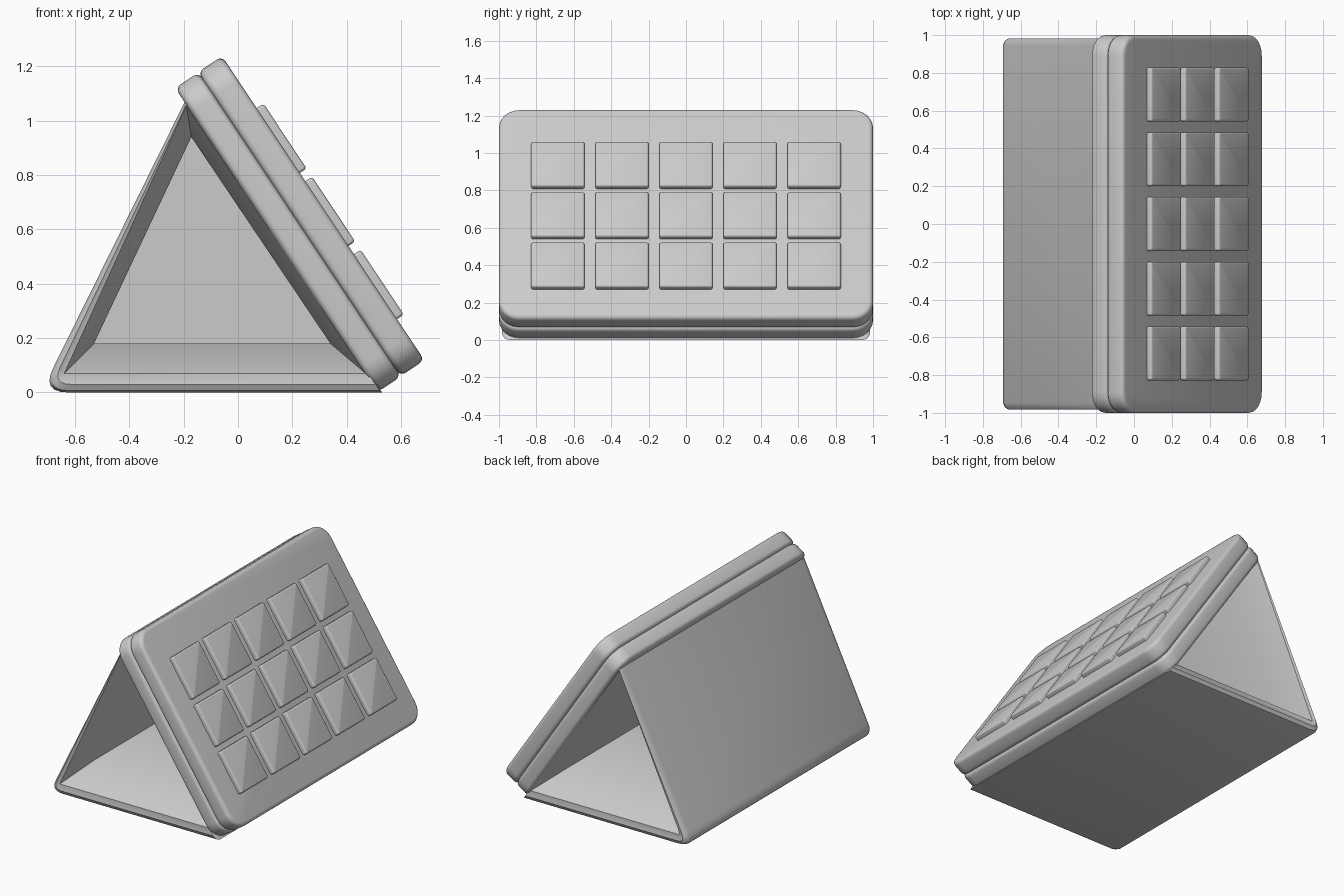
import bpy, bmesh, math
from mathutils import Matrix, Vector

if "Cube" in bpy.data.objects:
    bpy.data.objects.remove(bpy.data.objects["Cube"])

# Tilted frame of the front panel: D runs down the slope, N points outward
D = Vector((0.554, 0, -0.833)).normalized()
N = Vector((0.833, 0, 0.554)).normalized()


def finish(bm, name):
    bmesh.ops.recalc_face_normals(bm, faces=bm.faces)
    me = bpy.data.meshes.new(name)
    bm.to_mesh(me)
    bm.free()
    ob = bpy.data.objects.new(name, me)
    bpy.context.collection.objects.link(ob)
    bpy.ops.object.select_all(action='DESELECT')
    ob.select_set(True)
    bpy.context.view_layer.objects.active = ob
    bpy.ops.object.shade_smooth_by_angle(angle=math.radians(35))
    return ob


def rounded_slab(name, d, y, n0, n1, length, width, corner, edge):
    """Rounded plate lying in the tilted frame, between heights n0 and n1."""
    bm = bmesh.new()
    bmesh.ops.create_cube(bm, size=1)
    bmesh.ops.scale(bm, vec=(length, width, n1 - n0), verts=bm.verts)
    upright = [e for e in bm.edges
               if abs(e.verts[0].co.z - e.verts[1].co.z) > 1e-4]
    bmesh.ops.bevel(bm, geom=upright, offset=corner, segments=6,
                    profile=0.5, affect='EDGES')
    rims = [e for e in bm.edges if e.calc_face_angle(0) > 1.2]
    bmesh.ops.bevel(bm, geom=rims, offset=edge, segments=4,
                    profile=0.5, affect='EDGES')
    ob = finish(bm, name)
    c = D * d + N * ((n0 + n1) / 2)
    ob.matrix_world = Matrix((
        (D.x, 0, N.x, c.x), (0, 1, 0, y), (D.z, 0, N.z, c.z), (0, 0, 0, 1)))
    return ob


def ring(bm, tri, r, y):
    """Triangular section with the lower back corner rounded."""
    top, bl, br = (Vector(p) for p in tri)
    a = bl + (top - bl).normalized() * r
    b = bl + (br - bl).normalized() * r
    pts = [top]
    for i in range(7):
        t = i / 6
        pts.append(a * (1 - t) ** 2 + bl * 2 * t * (1 - t) + b * t * t)
    pts.append(br)
    return [bm.verts.new((p.x, y, p.y)) for p in pts]


# Wedge stand: open at both ends, flared mouths, dividing wall in the middle
outer = ((-0.166, 1.13), (-0.725, 0.0), (0.53, 0.0))
soft1 = ((-0.168, 1.115), (-0.712, 0.007), (0.522, 0.007))
soft2 = ((-0.176, 1.09), (-0.685, 0.03), (0.505, 0.03))
mouth = ((-0.19, 1.055), (-0.64, 0.07), (0.47, 0.07))
inner = ((-0.172, 0.94), (-0.53, 0.18), (0.34, 0.18))
half = [(inner, 0, 0.008), (inner, 0, 0.77), (mouth, 0, 0.975),
        (soft2, 0.07, 0.983), (soft1, 0.09, 0.97), (outer, 0.1, 0.945)]
sections = [(t, r, -y) for t, r, y in half] + half[::-1]

bm = bmesh.new()
rings = [ring(bm, *s) for s in sections]
for a, b in zip(rings, rings[1:]):
    for i in range(len(a)):
        j = (i + 1) % len(a)
        bm.faces.new((a[i], a[j], b[j], b[i]))
for end in (rings[0], rings[-1]):
    bm.faces.new(end)
bmesh.ops.remove_doubles(bm, verts=bm.verts, dist=1e-5)
finish(bm, "wedge_stand")

# Two stacked panel plates
rounded_slab("rear_plate", -0.389, 0, 0.428, 0.532, 1.345, 2.0, 0.11, 0.024)
rounded_slab("front_plate", -0.391, 0, 0.53, 0.637, 1.345, 2.0, 0.11, 0.024)

# Grid of 3 x 5 keys
for row in range(3):
    for col in range(5):
        rounded_slab(f"key_{row + 1}_{col + 1}", -0.69 + 0.323 * row,
                     (col - 2) * 0.3425, 0.60, 0.667,
                     0.287, 0.285, 0.012, 0.012)
